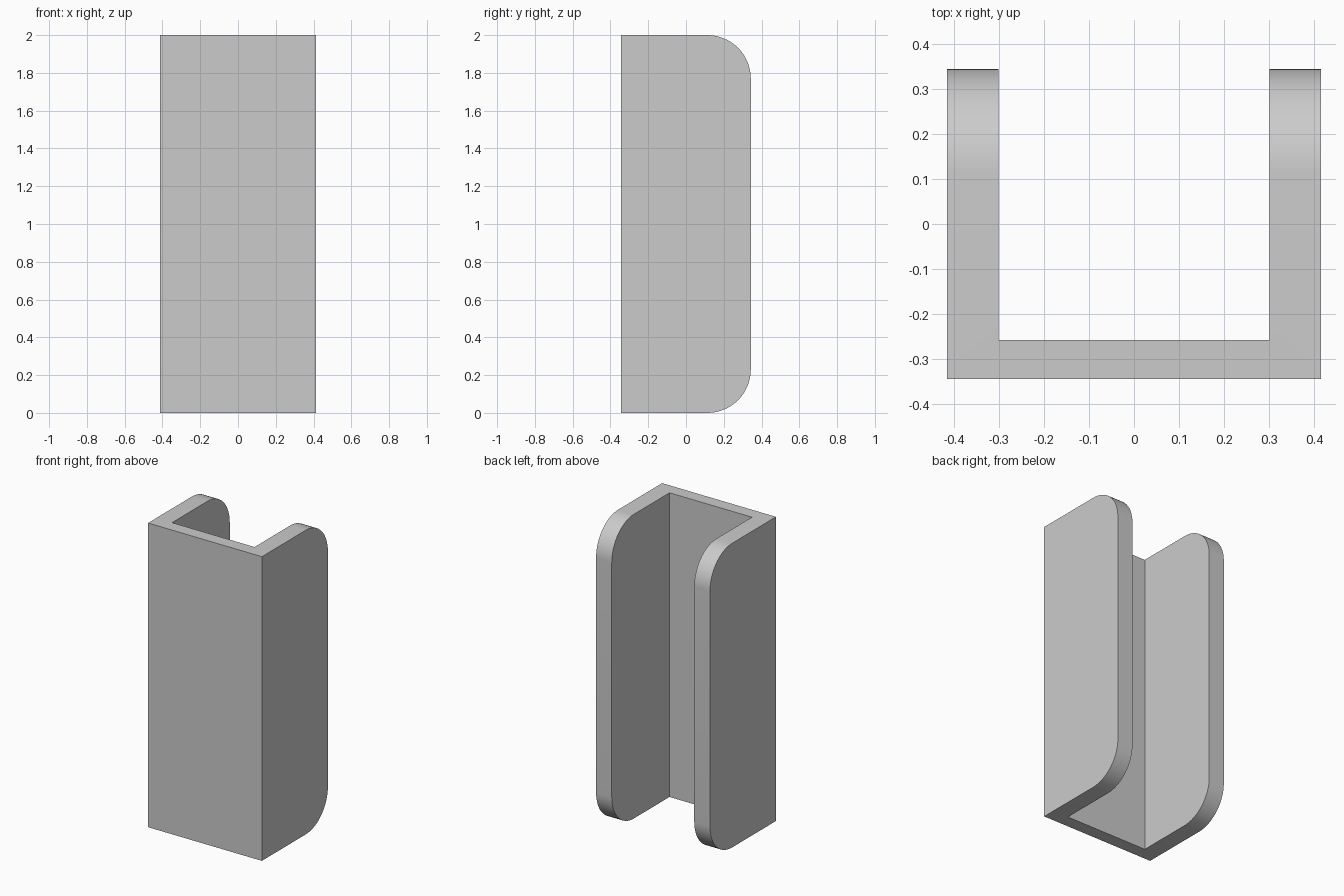
import bpy
import bmesh

cube = bpy.data.objects.get("Cube")
if cube:
    bpy.data.objects.remove(cube, do_unlink=True)

HALF_W, HALF_D, HEIGHT = 0.414, 0.343, 2.0
INNER_X, INNER_Y = 0.30, -0.257
RADIUS = 0.23

grey = bpy.data.materials.new("light grey")
grey.use_nodes = True
colour = (0.6, 0.6, 0.6, 1)
grey.diffuse_color = colour
grey.node_tree.nodes["Principled BSDF"].inputs["Base Color"].default_value = colour

# U-shaped plan, open towards the back
half = [(HALF_W, -HALF_D), (HALF_W, HALF_D), (INNER_X, HALF_D), (INNER_X, INNER_Y)]
plan = half + [(-x, y) for x, y in reversed(half)]

bm = bmesh.new()
base = bm.faces.new([bm.verts.new((x, y, 0)) for x, y in plan])
extruded = bmesh.ops.extrude_face_region(bm, geom=[base])["geom"]
top_verts = [v for v in extruded if isinstance(v, bmesh.types.BMVert)]
bmesh.ops.translate(bm, verts=top_verts, vec=(0, 0, HEIGHT))
bmesh.ops.recalc_face_normals(bm, faces=bm.faces)

# Round the top and bottom back corners of both flanges
corners = [e for e in bm.edges
           if all(v.co.y > HALF_D - 0.001 for v in e.verts)
           and abs(e.verts[0].co.z - e.verts[1].co.z) < 0.001]
bmesh.ops.bevel(bm, geom=corners, offset=RADIUS, offset_type='OFFSET',
                segments=16, profile=0.5, affect='EDGES')
bmesh.ops.recalc_face_normals(bm, faces=bm.faces)

mesh = bpy.data.meshes.new("channel")
bm.to_mesh(mesh)
bm.free()
mesh.materials.append(grey)
channel = bpy.data.objects.new("channel", mesh)
bpy.context.collection.objects.link(channel)

# Smooth the rounded corners, keep the edges crisp
bpy.ops.object.select_all(action='DESELECT')
channel.select_set(True)
bpy.context.view_layer.objects.active = channel
bpy.ops.object.shade_smooth_by_angle()
